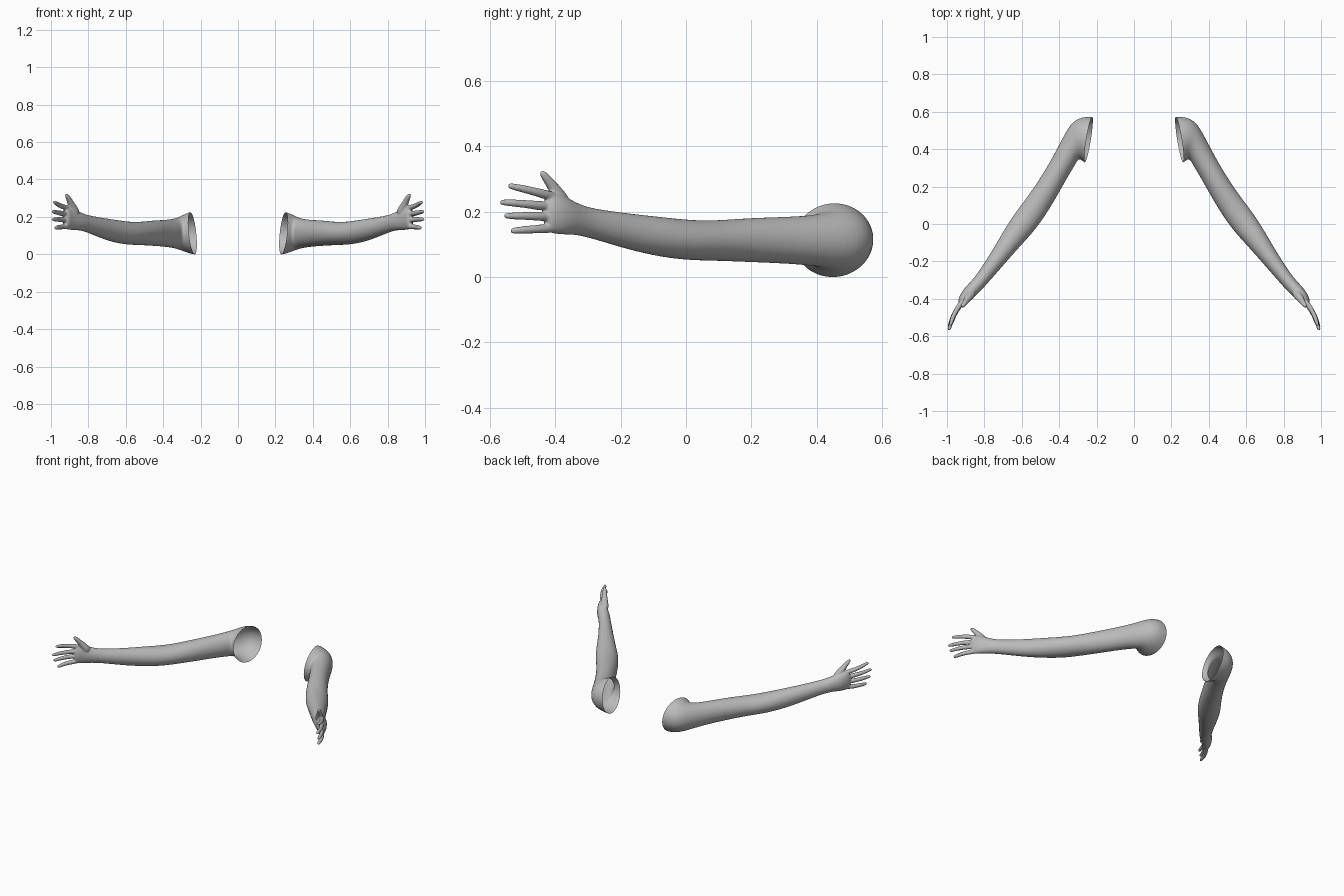
import bpy, bmesh, math
from mathutils import Vector

cube = bpy.data.objects.get("Cube")
if cube:
    bpy.data.objects.remove(cube, do_unlink=True)

grey = bpy.data.materials.new("plain grey")
grey.use_nodes = True
grey.diffuse_color = (0.5, 0.5, 0.5, 1)
grey.node_tree.nodes["Principled BSDF"].inputs["Base Color"].default_value = (0.5, 0.5, 0.5, 1)

# Arm sections: inner edge x y, outer edge x y, lowest and highest z
SECTIONS = [
    (.215, .31, .165, .575, -.01, .24),
    (.265, .325, .225, .575, -.001, .231),
    (.285, .345, .285, .574, .012, .217),
    (.298, .348, .34, .54, .026, .198),
    (.32, .305, .387, .45, .035, .188),
    (.355, .25, .45, .33, .041, .184),
    (.41, .15, .515, .225, .045, .181),
    (.468, .053, .58, .132, .049, .173),
    (.53, -.035, .637, .06, .05, .174),
    (.60, -.11, .70, -.04, .06, .184),
    (.68, -.20, .757, -.14, .082, .194),
    (.745, -.275, .805, -.215, .105, .204),
    (.79, -.325, .845, -.275, .121, .213),
    (.825, -.365, .88, -.315, .129, .228),
    (.86, -.395, .915, -.352, .129, .249),
    (.887, -.42, .935, -.388, .131, .26),
    (.91, -.445, .945, -.425, .14, .25),
]

# Fingers: base height, tip position
FINGERS = [
    (.243, (.985, -.545, .28)),
    (.214, (.993, -.57, .229)),
    (.184, (.993, -.557, .187)),
    (.150, (.978, -.537, .141)),
]


def loft(bm, rings, sides):
    """Skin closed elliptical rings given as (centre, axis, axis)."""
    loops = []
    for c, u, v in rings:
        angles = [2 * math.pi * i / sides for i in range(sides)]
        loops.append([bm.verts.new(c + u * math.cos(a) + v * math.sin(a)) for a in angles])
    for a, b in zip(loops, loops[1:]):
        for i in range(sides):
            j = (i + 1) % sides
            bm.faces.new((a[i], a[j], b[j], b[i]))
    bm.faces.new(loops[0])
    bm.faces.new(loops[-1])


def digit(bm, points, radii):
    """Tapered tube along a short path."""
    pts = [Vector(p) for p in points]
    rings = []
    for i, p in enumerate(pts):
        t = (pts[min(i + 1, len(pts) - 1)] - pts[max(i - 1, 0)]).normalized()
        u = t.cross(Vector((0, 0, 1))).normalized()
        rings.append((p, u * radii[i], u.cross(t) * radii[i]))
    loft(bm, rings, 10)


def build_arm(name, side):
    bm = bmesh.new()
    rings = []
    for ix, iy, ox, oy, low, high in SECTIONS:
        centre = Vector(((ix + ox) / 2, (iy + oy) / 2, (low + high) / 2))
        rings.append((centre, Vector((ox - ix, oy - iy, 0)) / 2, Vector((0, 0, (high - low) / 2))))
    loft(bm, rings, 20)

    # Four fingers, gently curved forward
    for z, tip in FINGERS:
        end = Vector(tip)
        base = Vector((.90, -.395, z))
        path = [base, base.lerp(end, .35) + Vector((.012, .004, 0)),
                base.lerp(end, .7) + Vector((.01, .002, .001)),
                base.lerp(end, .93), end]
        digit(bm, path, (.016, .0145, .0125, .0105, .007))

    # Thumb, raised from the wrist side of the palm
    digit(bm, [(.86, -.365, .21), (.885, -.392, .253), (.898, -.412, .283),
               (.91, -.43, .306), (.92, -.444, .324)],
          (.027, .023, .0165, .014, .008))

    bmesh.ops.recalc_face_normals(bm, faces=bm.faces)
    mesh = bpy.data.meshes.new(name)
    bm.to_mesh(mesh)
    bm.free()
    obj = bpy.data.objects.new(name, mesh)
    bpy.context.collection.objects.link(obj)

    # Fuse everything into one soft skin
    obj.modifiers.new("round", 'SUBSURF').levels = 2
    remesh = obj.modifiers.new("fuse", 'REMESH')
    remesh.mode = 'VOXEL'
    remesh.voxel_size = .0042
    soft = obj.modifiers.new("soften", 'SMOOTH')
    soft.factor = .5
    soft.iterations = 5
    bpy.context.view_layer.update()
    skin = bpy.data.meshes.new_from_object(obj.evaluated_get(bpy.context.evaluated_depsgraph_get()))
    obj.modifiers.clear()

    # Cut the shoulder open, then mirror to the required side
    bm = bmesh.new()
    bm.from_mesh(skin)
    normal = Vector((-.04, .245, 0)).cross(Vector((.025, 0, .23))).normalized()
    if normal.x > 0:
        normal.negate()
    bmesh.ops.bisect_plane(bm, geom=bm.verts[:] + bm.edges[:] + bm.faces[:],
                           plane_co=(.244, .447, .115), plane_no=normal, clear_outer=True)
    if side < 0:
        for v in bm.verts:
            v.co.x = -v.co.x
        bmesh.ops.reverse_faces(bm, faces=bm.faces[:])
    for f in bm.faces:
        f.smooth = True
        f.material_index = 0
    bm.to_mesh(skin)
    bm.free()
    obj.data = skin
    skin.name = name
    skin.materials.clear()
    skin.materials.append(grey)


build_arm("left_arm", 1)
build_arm("right_arm", -1)
